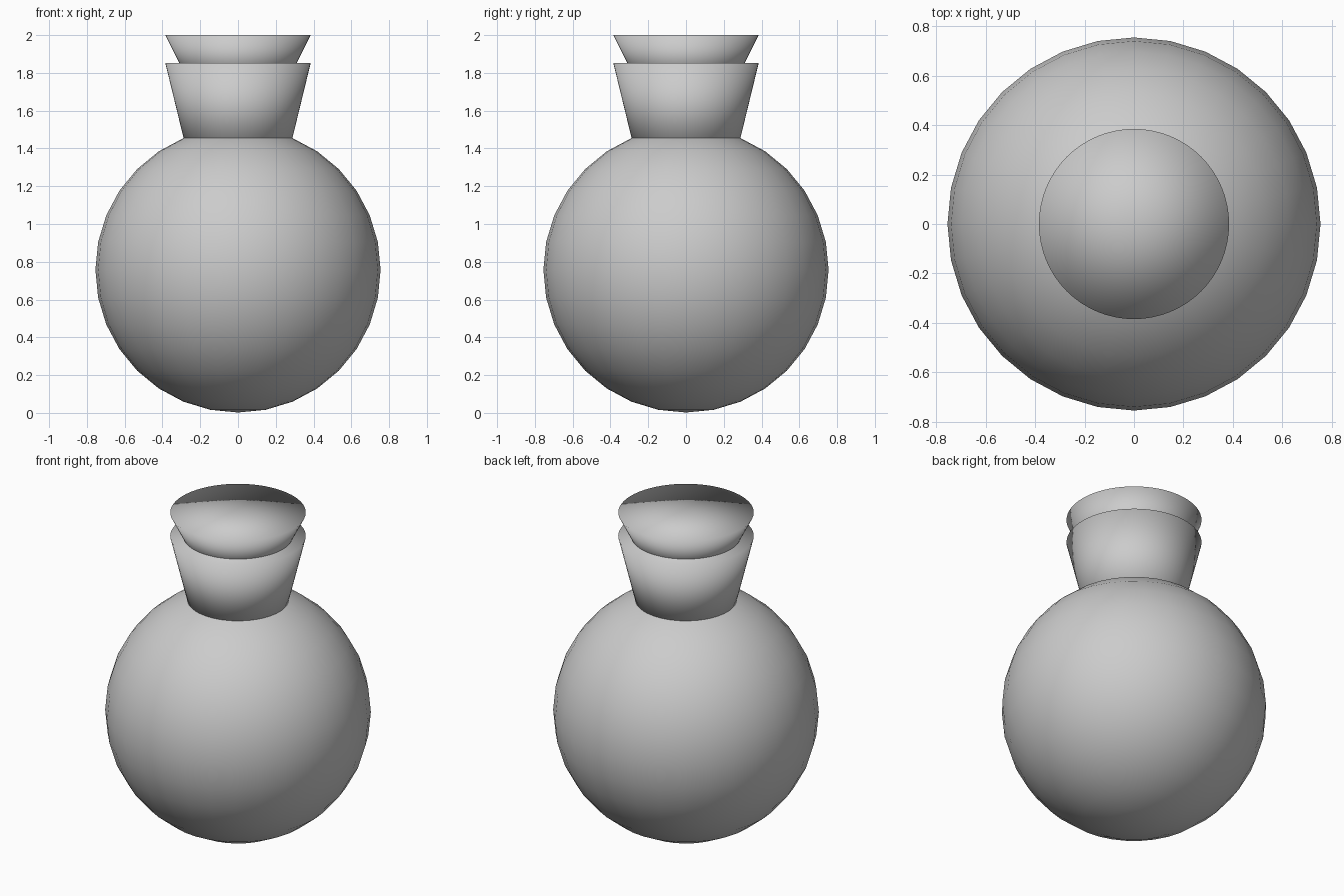
import bpy, bmesh

if "Cube" in bpy.data.objects:
    bpy.data.objects.remove(bpy.data.objects["Cube"])


def smooth_object(name, build):
    bm = bmesh.new()
    build(bm)
    bmesh.ops.recalc_face_normals(bm, faces=bm.faces)
    for f in bm.faces:
        f.smooth = True
    mesh = bpy.data.meshes.new(name)
    bm.to_mesh(mesh)
    bm.free()
    obj = bpy.data.objects.new(name, mesh)
    bpy.context.collection.objects.link(obj)
    return obj


def flared_plug(name, z0, r0, z1, r1):
    # Capped cone, wider at the top, with fan caps
    obj = smooth_object(name, lambda bm: bmesh.ops.create_cone(
        bm, cap_ends=True, cap_tris=True, segments=64,
        radius1=r0, radius2=r1, depth=z1 - z0))
    obj.location.z = (z0 + z1) / 2
    return obj


# Round flask body
body = smooth_object("flask_body", lambda bm: bmesh.ops.create_uvsphere(
    bm, u_segments=32, v_segments=16, radius=0.755))
body.location.z = 0.757

# Flared neck, sunk a little into the body
flared_plug("flask_neck", 1.36, 0.265, 1.853, 0.385)

# Stopper, sunk a little into the neck
flared_plug("stopper", 1.75, 0.26, 2.0, 0.385)
